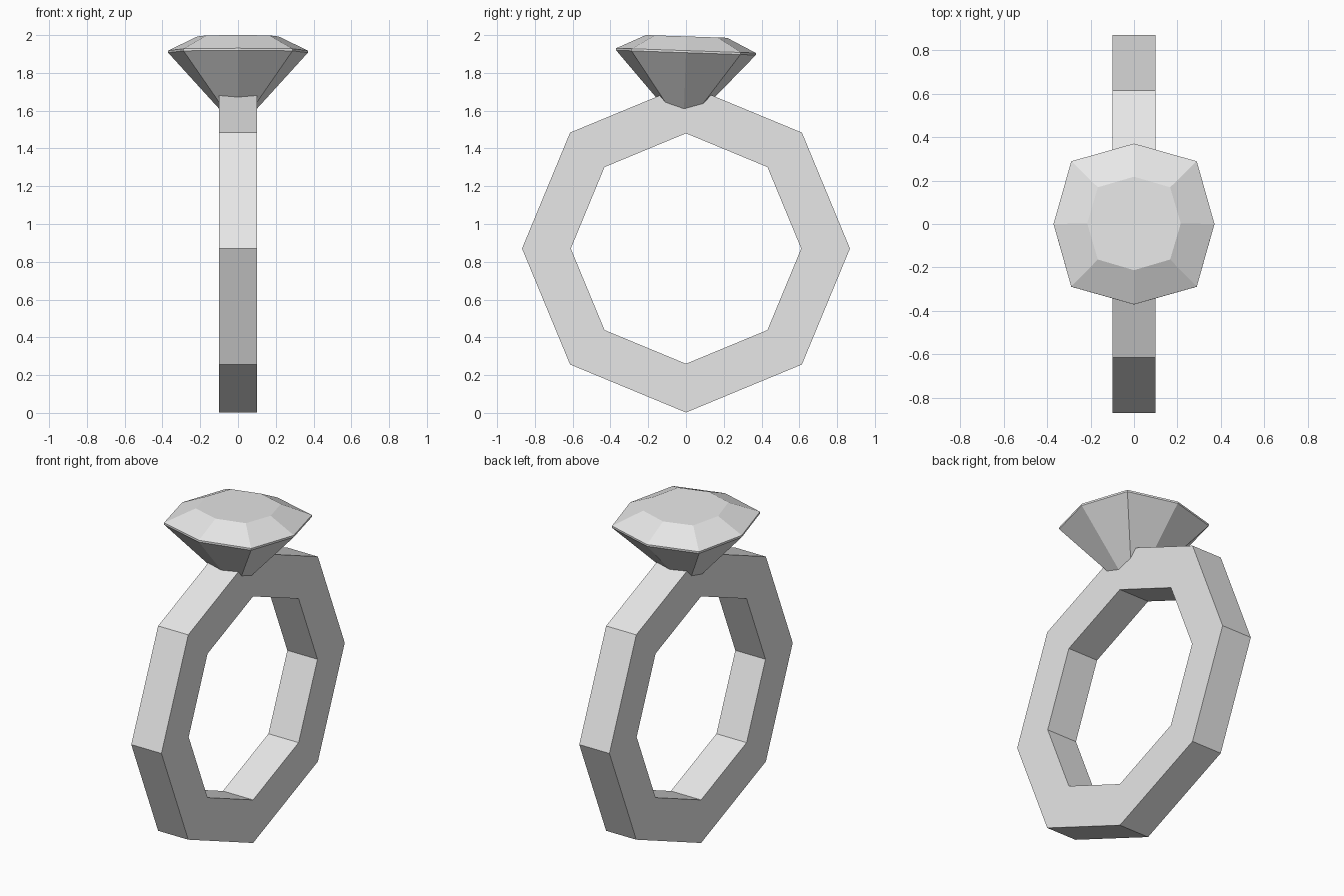
import bpy, bmesh
from math import sin, cos, pi, atan
from mathutils import Matrix

if "Cube" in bpy.data.objects:
    bpy.data.objects.remove(bpy.data.objects["Cube"], do_unlink=True)

SIDES = 8

grey = bpy.data.materials.new("light_grey")
grey.use_nodes = True
grey.diffuse_color = (0.8, 0.8, 0.8, 1)
grey.node_tree.nodes["Principled BSDF"].inputs["Base Color"].default_value = (0.8, 0.8, 0.8, 1)


def bridge(bm, a, b):
    """Join two loops of equal length with quads."""
    for i in range(len(a)):
        j = (i + 1) % len(a)
        bm.faces.new((a[i], a[j], b[j], b[i]))


def finish(bm, name):
    bmesh.ops.recalc_face_normals(bm, faces=bm.faces)
    mesh = bpy.data.meshes.new(name)
    bm.to_mesh(mesh)
    bm.free()
    mesh.materials.append(grey)
    obj = bpy.data.objects.new(name, mesh)
    bpy.context.collection.objects.link(obj)
    return obj


# Band: octagonal hoop standing on one corner
CENTRE_Z = 0.87
bm = bmesh.new()
loops = []
for radius, x in ((0.868, -0.1), (0.868, 0.1), (0.61, 0.1), (0.61, -0.1)):
    loops.append([bm.verts.new((x, radius * sin(2 * pi * i / SIDES),
                                CENTRE_Z + radius * cos(2 * pi * i / SIDES)))
                  for i in range(SIDES)])
for k in range(4):
    bridge(bm, loops[k], loops[(k + 1) % 4])
finish(bm, "band")

# Gem: table, crown, thin girdle and pointed pavilion, slightly tilted back
bm = bmesh.new()
loops = []
for straight, diagonal, z in ((0.215, 0.235, 0.078), (0.37, 0.408, 0.003), (0.37, 0.408, -0.008)):
    loops.append([])
    for i in range(SIDES):
        radius = diagonal if i % 2 else straight
        angle = 2 * pi * i / SIDES
        loops[-1].append(bm.verts.new((radius * cos(angle), radius * sin(angle), z)))
bm.faces.new(loops[0])
bridge(bm, loops[0], loops[1])
bridge(bm, loops[1], loops[2])
tip = bm.verts.new((0, 0, -0.415))
for i in range(SIDES):
    bm.faces.new((loops[2][i], loops[2][(i + 1) % SIDES], tip))
tilt = Matrix.Rotation(-atan(0.034), 4, "X")
bmesh.ops.transform(bm, matrix=Matrix.Translation((0, 0, 1.915)) @ tilt, verts=bm.verts)
finish(bm, "gem")
